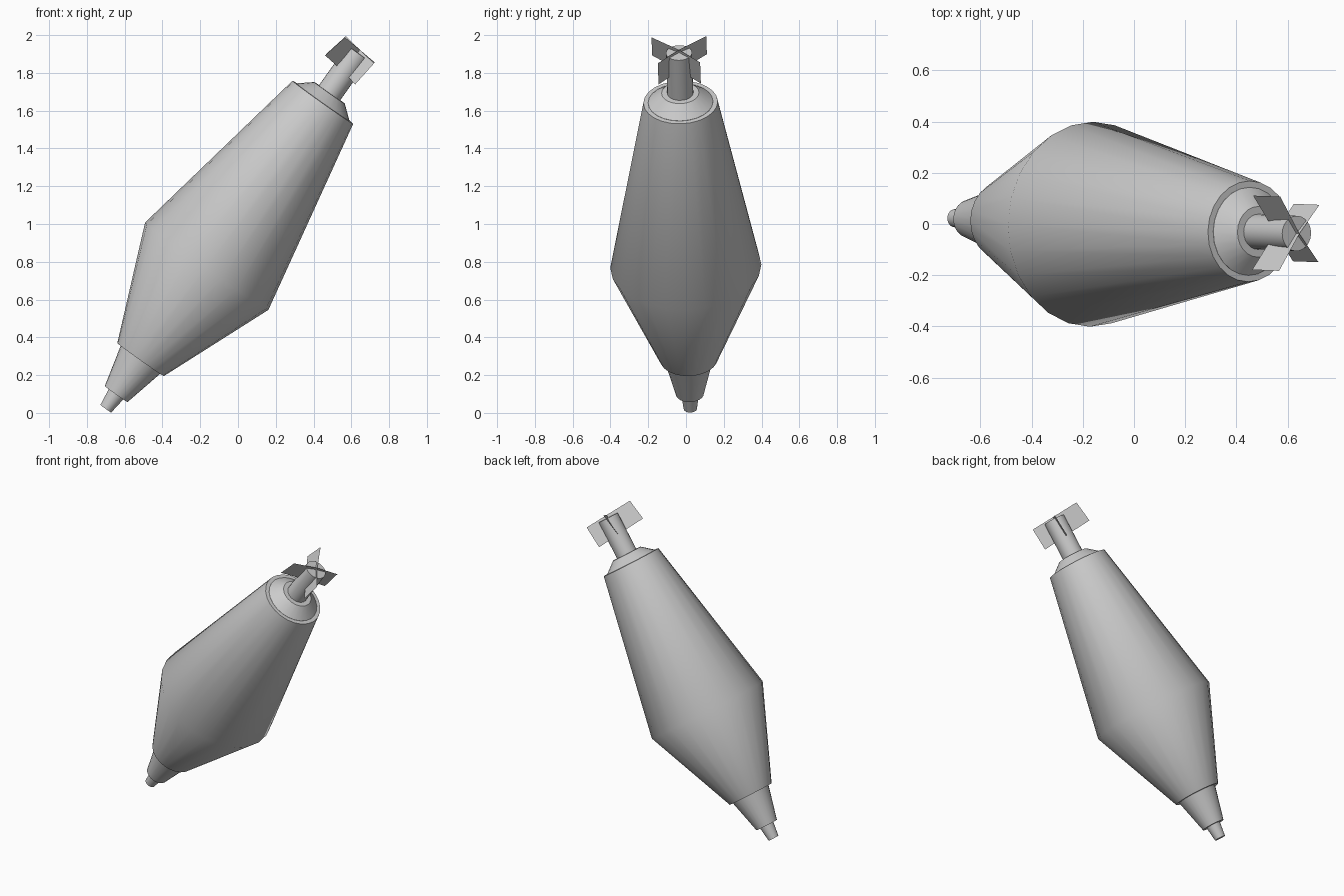
import bpy, bmesh, math
from mathutils import Vector, Matrix

if "Cube" in bpy.data.objects:
    bpy.data.objects.remove(bpy.data.objects["Cube"])

# Tilted frame: local z runs from the nose to the tail
origin = Vector((-0.70, 0.023, 0.022))
az = Vector((0.578, -0.026, 0.816)).normalized()
ax = Vector((0, 1, 0)).cross(az).normalized()
ay = az.cross(ax)
FRAME = Matrix.Translation(origin) @ Matrix((ax, ay, az)).transposed().to_4x4()
SIDES = 24


def finish(name, bm, smooth=True):
    bm.transform(FRAME)
    bmesh.ops.recalc_face_normals(bm, faces=bm.faces)
    me = bpy.data.meshes.new(name)
    bm.to_mesh(me)
    bm.free()
    ob = bpy.data.objects.new(name, me)
    bpy.context.collection.objects.link(ob)
    if smooth:
        bpy.ops.object.select_all(action='DESELECT')
        ob.select_set(True)
        bpy.context.view_layer.objects.active = ob
        bpy.ops.object.shade_smooth_by_angle(angle=math.radians(36))
    return ob


def lathe(name, profile):
    """Closed turned solid from (radius, distance along axis) pairs."""
    bm = bmesh.new()
    rings = [[bm.verts.new((r * math.cos(2 * math.pi * i / SIDES),
                            r * math.sin(2 * math.pi * i / SIDES), t))
              for i in range(SIDES)] for r, t in profile]
    for a, b in zip(rings, rings[1:]):
        for i in range(SIDES):
            j = (i + 1) % SIDES
            bm.faces.new((a[i], a[j], b[j], b[i]))
    bm.faces.new(rings[0][::-1])
    bm.faces.new(rings[-1])
    return finish(name, bm)


# Nose tip and stepped nose cone
lathe("nose_tip", [(0.035, 0), (0.048, 0.10)])
lathe("nose_cone", [(0.0735, 0.095), (0.13, 0.325)])

# Main body, with a flat rim and short tail cone
lathe("body", [(0.151, 0.319), (0.40, 0.925), (0.197, 1.989)])
lathe("tail_cone", [(0.172, 1.985), (0.172, 1.99), (0.099, 2.05)])

# Tail shaft
lathe("tail_shaft", [(0.069, 2.03), (0.069, 2.31)])

# Four thin fins, slightly tilted against the shaft
# (low tip x, high tip x, y reach, low t, high t)
for label, x0, x1, y, t0, t1 in (("upper", -0.134, -0.103, 0.145, 2.202, 2.341),
                                 ("lower", 0.085, 0.102, 0.112, 2.168, 2.317)):
    for side, s in (("front", -1), ("back", 1)):
        bm = bmesh.new()
        corners = [(-0.014, 0, 2.185), (x0, s * y, t0), (x1, s * y, t1), (0, 0, 2.329)]
        bm.faces.new([bm.verts.new(c) for c in corners])
        finish(f"fin_{label}_{side}", bm, smooth=False)
